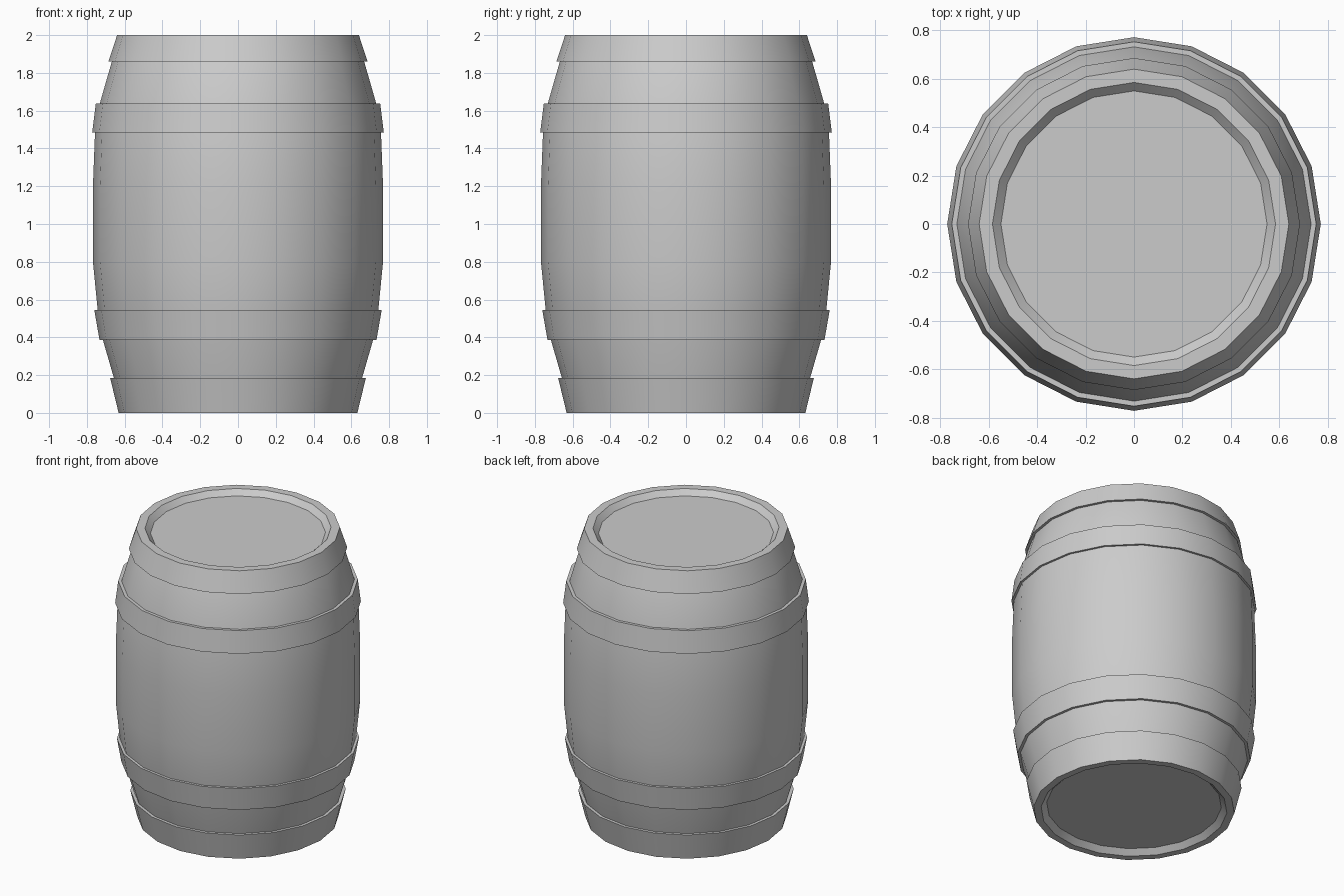
import bpy
import bmesh
import math

cube = bpy.data.objects.get("Cube")
if cube:
    bpy.data.objects.remove(cube, do_unlink=True)

SIDES = 20
RIM = 0.61  # seam between the end hoops and the barrel ends

grey = bpy.data.materials.new("plain grey")
grey.use_nodes = True
colour = (0.6, 0.6, 0.6, 1)
grey.diffuse_color = colour
grey.node_tree.nodes["Principled BSDF"].inputs["Base Color"].default_value = colour


def lathe(name, profile, closed):
    """Spin a (radius, height) profile; a closed one makes a ring, an open one gets capped."""
    bm = bmesh.new()
    rings = []
    for r, z in profile:
        angles = [math.tau * i / SIDES for i in range(SIDES)]
        rings.append([bm.verts.new((r * math.cos(a), r * math.sin(a), z)) for a in angles])
    pairs = list(zip(rings, rings[1:]))
    if closed:
        pairs.append((rings[-1], rings[0]))
    else:
        bm.faces.new(rings[0][::-1])
        bm.faces.new(rings[-1])
    for low, high in pairs:
        for i in range(SIDES):
            j = (i + 1) % SIDES
            bm.faces.new((low[i], low[j], high[j], high[i]))
    bmesh.ops.recalc_face_normals(bm, faces=bm.faces)
    mesh = bpy.data.meshes.new(name)
    bm.to_mesh(mesh)
    bm.free()
    mesh.materials.append(grey)
    obj = bpy.data.objects.new(name, mesh)
    bpy.context.collection.objects.link(obj)
    bpy.ops.object.select_all(action="DESELECT")
    obj.select_set(True)
    bpy.context.view_layer.objects.active = obj
    bpy.ops.object.shade_smooth_by_angle(angle=math.radians(30))
    return obj


# Bulging staves with a recessed, bevelled lid at each end
lathe("barrel_body", [
    (0.55, 0.035), (0.585, 0), (RIM, 0),
    (0.657, 0.185), (0.715, 0.385), (0.743, 0.546), (0.768, 0.8),
    (0.768, 1.2), (0.757, 1.485), (0.732, 1.637), (0.668, 1.86),
    (RIM, 2), (0.585, 2), (0.55, 1.965)], closed=False)

# End hoops, flush with the rims
lathe("bottom_hoop", [(RIM, 0), (0.632, 0), (0.677, 0.185), (0.64, 0.185)], closed=True)
lathe("top_hoop", [(0.65, 1.86), (0.686, 1.86), (0.64, 2), (RIM, 2)], closed=True)

# Middle hoops, sunk slightly into the staves
lathe("lower_hoop", [(0.7, 0.385), (0.733, 0.385), (0.761, 0.546), (0.73, 0.546)], closed=True)
lathe("upper_hoop", [(0.74, 1.485), (0.772, 1.485), (0.753, 1.637), (0.715, 1.637)], closed=True)
